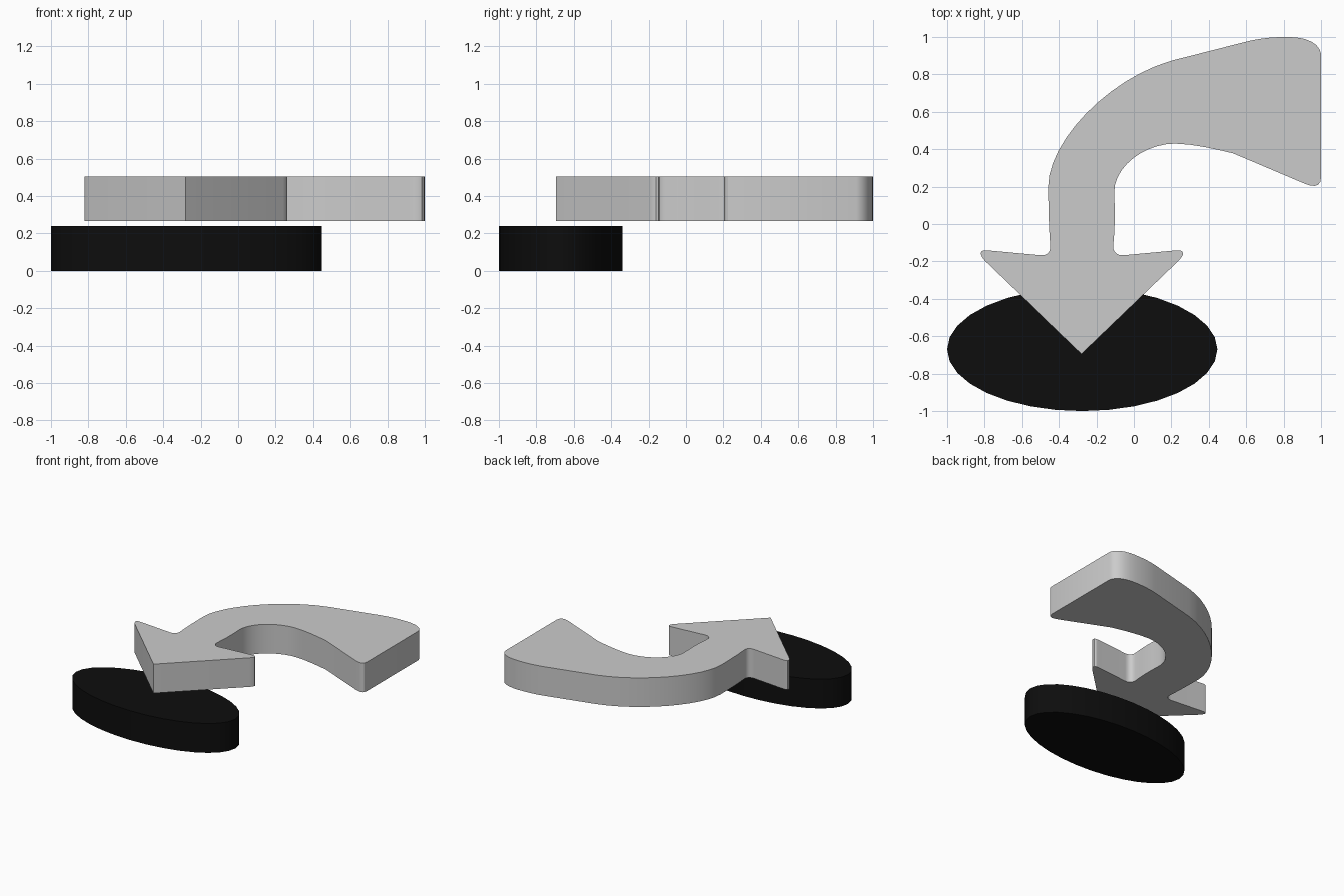
import bpy, bmesh, math

if "Cube" in bpy.data.objects:
    bpy.data.objects.remove(bpy.data.objects["Cube"])


def bez(p0, p1, p2, p3, n=8):
    """Points along a cubic curve, leaving out the start point."""
    out = []
    for i in range(1, n + 1):
        t = i / n
        s = 1 - t
        out.append(tuple(s**3 * a + 3 * s * s * t * b + 3 * s * t * t * c + t**3 * d
                         for a, b, c, d in zip(p0, p1, p2, p3)))
    return out


def extrude_outline(name, pts, z0, z1):
    bm = bmesh.new()
    face = bm.faces.new([bm.verts.new((x, y, z0)) for x, y in pts])
    res = bmesh.ops.extrude_face_region(bm, geom=[face], use_keep_orig=True)
    for v in res["geom"]:
        if isinstance(v, bmesh.types.BMVert):
            v.co.z = z1
    bmesh.ops.recalc_face_normals(bm, faces=bm.faces)
    mesh = bpy.data.meshes.new(name)
    bm.to_mesh(mesh)
    bm.free()
    ob = bpy.data.objects.new(name, mesh)
    bpy.context.collection.objects.link(ob)
    bpy.ops.object.select_all(action='DESELECT')
    ob.select_set(True)
    bpy.context.view_layer.objects.active = ob
    bpy.ops.object.shade_smooth_by_angle(angle=math.radians(25))
    return ob


# Black oval disc
oval = [(-0.277 + 0.723 * math.cos(math.tau * i / 32),
         -0.67 + 0.33 * math.sin(math.tau * i / 32)) for i in range(32)]
disc = extrude_outline("oval_disc", oval, 0.0, 0.24)
black = bpy.data.materials.new("black")
black.diffuse_color = (0.004, 0.004, 0.004, 1)
black.use_nodes = True
black.node_tree.nodes["Principled BSDF"].inputs["Base Color"].default_value = black.diffuse_color
disc.data.materials.append(black)

# Curved arrow outline, counter-clockwise from the tip
path = [(-0.28, -0.695), (0.24, -0.195)]
segments = [
    # right barb and inner notch
    ((0.275, -0.16), (0.27, -0.136), (0.225, -0.141), 5),
    ((-0.055, -0.167),),
    ((-0.09, -0.17), (-0.113, -0.15), (-0.11, -0.115), 5),
    # inner side of the shaft and bend
    ((-0.1, -0.02), (-0.1, 0.06), (-0.105, 0.17), 4),
    ((-0.105, 0.31), (0.06, 0.43), (0.22, 0.43), 10),
    ((0.32, 0.428), (0.43, 0.402), (0.53, 0.378), 4),
    # flared tail
    ((0.91, 0.217),),
    ((0.965, 0.193), (1.0, 0.2), (1.0, 0.25), 5),
    ((1.0, 0.91),),
    ((0.99, 0.965), (0.93, 1.0), (0.82, 1.0), 6),
    ((0.75, 1.0), (0.69, 0.995), (0.62, 0.98), 4),
    # outer side of the bend and shaft
    ((0.2, 0.873),),
    ((-0.14, 0.775), (-0.457, 0.44), (-0.457, 0.2), 12),
    ((-0.455, 0.08), (-0.455, 0.0), (-0.446, -0.115), 4),
    # left notch and barb
    ((-0.443, -0.15), (-0.46, -0.17), (-0.5, -0.167), 5),
    ((-0.785, -0.141),),
    ((-0.83, -0.136), (-0.83, -0.16), (-0.8, -0.195), 5),
]
for seg in segments:
    if len(seg) == 1:
        path.append(seg[0])
    else:
        path += bez(path[-1], *seg)
extrude_outline("curved_arrow", path, 0.267, 0.505)
